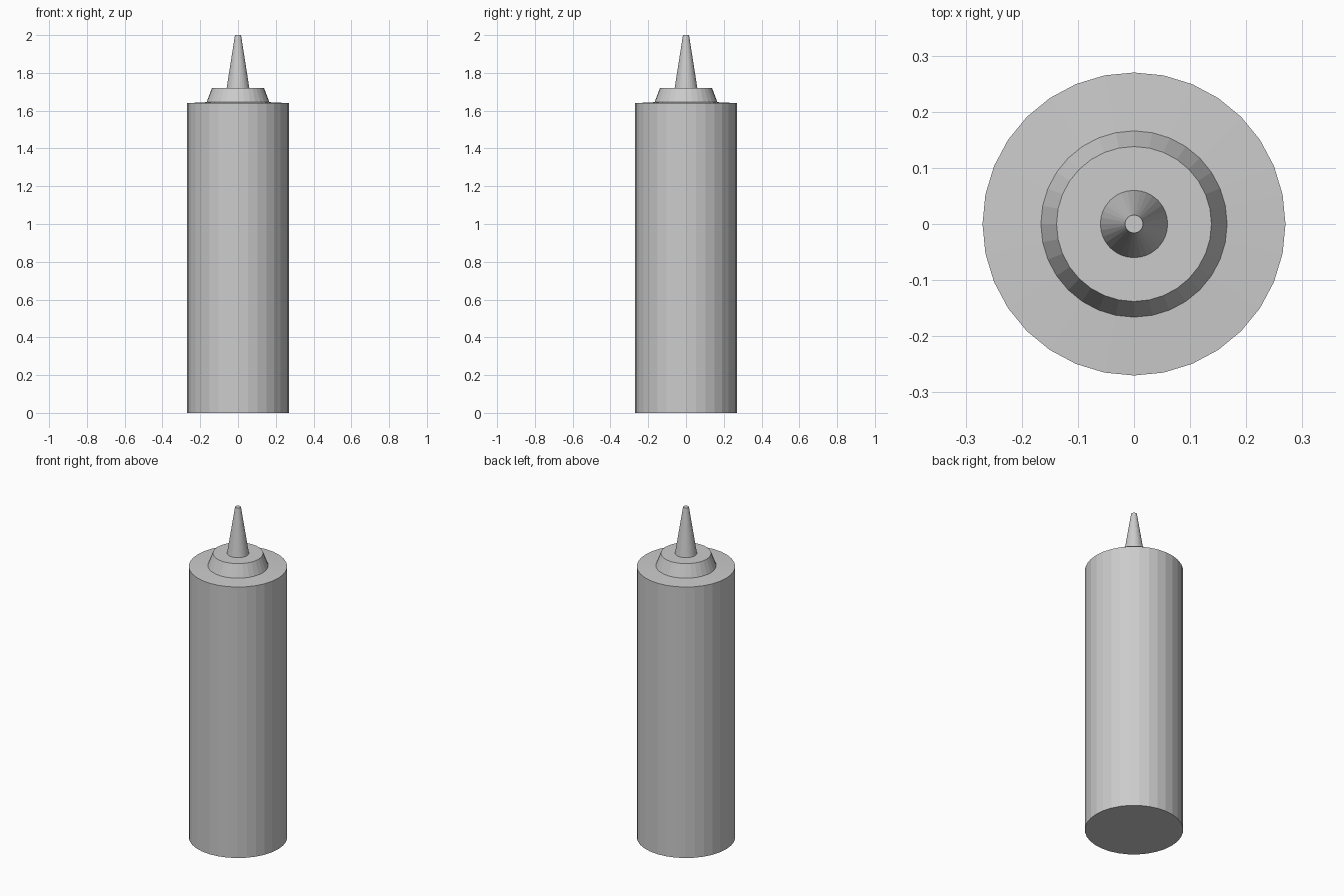
import bpy, bmesh, math

if "Cube" in bpy.data.objects:
    bpy.data.objects.remove(bpy.data.objects["Cube"])

SIDES = 32


def lathe(name, profile, cap_bottom=False, cap_top=False):
    """Revolve (radius, z) points around the z axis with flat faces."""
    bm = bmesh.new()
    rings = []
    for r, z in profile:
        rings.append([bm.verts.new((r * math.cos(2 * math.pi * i / SIDES),
                                    r * math.sin(2 * math.pi * i / SIDES), z))
                      for i in range(SIDES)])
    for low, high in zip(rings, rings[1:]):
        for i in range(SIDES):
            j = (i + 1) % SIDES
            bm.faces.new((low[i], low[j], high[j], high[i]))
    if cap_bottom:
        bm.faces.new(rings[0][::-1])
    if cap_top:
        bm.faces.new(rings[-1])
    mesh = bpy.data.meshes.new(name)
    bm.to_mesh(mesh)
    bm.free()
    obj = bpy.data.objects.new(name, mesh)
    bpy.context.collection.objects.link(obj)
    return obj


# Bottle body with a very slightly raised shoulder
lathe("bottle_body", [(0.27, 0), (0.27, 1.64), (0.166, 1.645)], cap_bottom=True)

# Tapered cap collar, its flat top running in to the nozzle
lathe("cap_collar", [(0.166, 1.645), (0.138, 1.72), (0.06, 1.72)])

# Pointed nozzle with a blunt tip
lathe("nozzle", [(0.06, 1.72), (0.016, 2.0)], cap_top=True)
